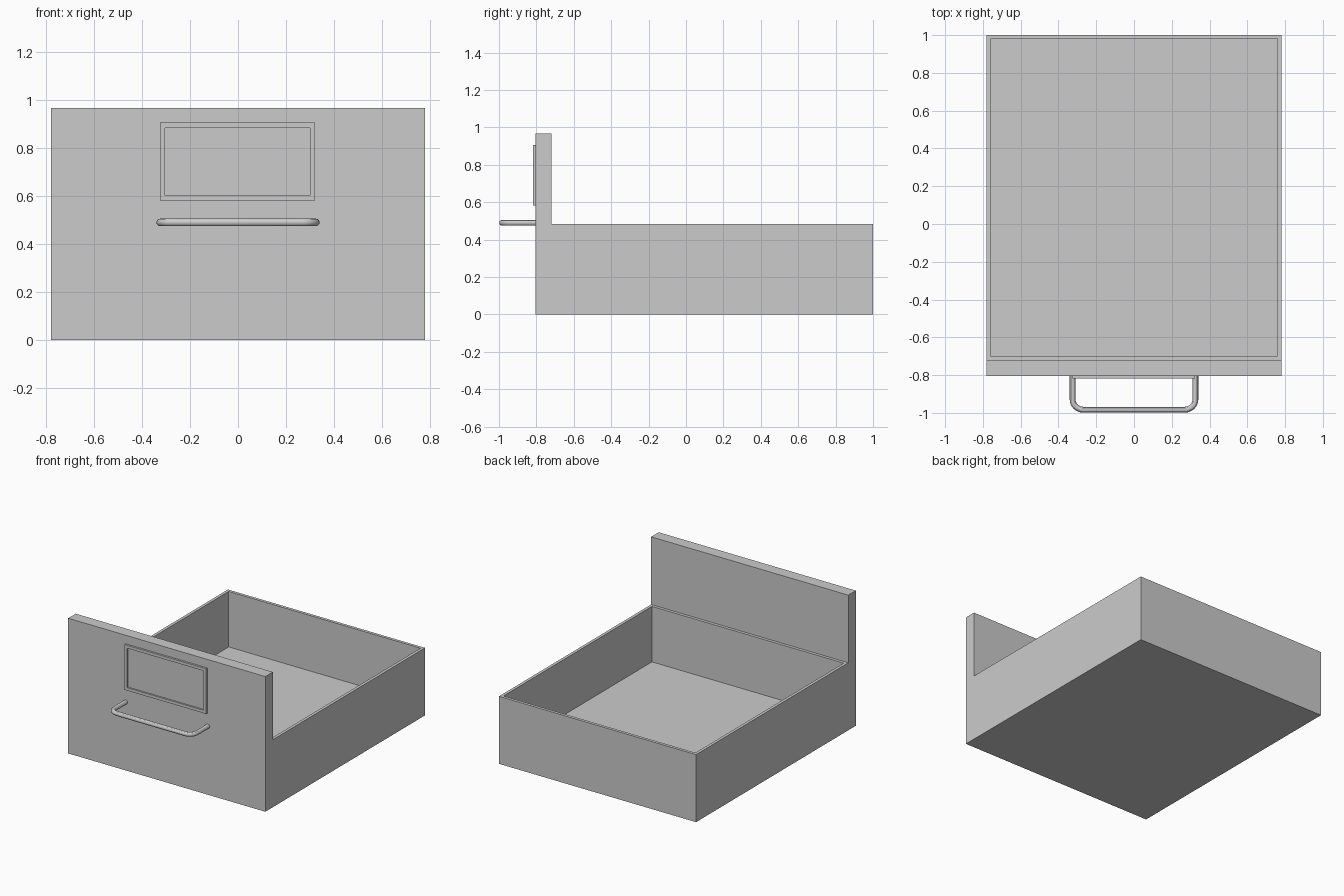
import bpy
import bmesh
from math import sin, cos, pi
from mathutils import Vector

if "Cube" in bpy.data.objects:
    bpy.data.objects.remove(bpy.data.objects["Cube"], do_unlink=True)

# Single plain grey used on every part
grey = bpy.data.materials.new("light grey")
grey.use_nodes = True
grey.diffuse_color = (0.6, 0.6, 0.6, 1)
grey.node_tree.nodes["Principled BSDF"].inputs["Base Color"].default_value = (0.6, 0.6, 0.6, 1)

WIDTH, FRONT, BACK = 0.78, -0.805, 1.0
PANEL_BACK, RIM, TOP = -0.72, 0.483, 0.967


def finish(name, bm):
    bmesh.ops.recalc_face_normals(bm, faces=bm.faces)
    mesh = bpy.data.meshes.new(name)
    bm.to_mesh(mesh)
    bm.free()
    mesh.materials.append(grey)
    obj = bpy.data.objects.new(name, mesh)
    bpy.context.collection.objects.link(obj)
    return obj


def add_box(bm, low, high):
    low, high = Vector(low), Vector(high)
    verts = bmesh.ops.create_cube(bm, size=1)["verts"]
    for v in verts:
        v.co = (low + high) / 2 + v.co * (high - low)
    return list({f for v in verts for f in v.link_faces})


def inset_and_push(bm, faces, direction, thickness, offset):
    """Inset the face looking along direction, then sink it to form a recess."""
    bm.normal_update()
    face = max(faces, key=lambda f: f.normal.dot(direction))
    bmesh.ops.inset_region(bm, faces=[face], thickness=thickness)
    pushed = bmesh.ops.extrude_face_region(bm, geom=[face])["geom"]
    bmesh.ops.delete(bm, geom=[face], context="FACES")
    verts = [g for g in pushed if isinstance(g, bmesh.types.BMVert)]
    bmesh.ops.translate(bm, verts=verts, vec=offset)


# Open tray
bm = bmesh.new()
faces = add_box(bm, (-WIDTH, PANEL_BACK, 0), (WIDTH, BACK, RIM))
inset_and_push(bm, faces, Vector((0, 0, 1)), 0.03, (0, 0, -0.397))
finish("drawer_tray", bm)

# Tall front board
bm = bmesh.new()
add_box(bm, (-WIDTH, FRONT, 0), (WIDTH, PANEL_BACK, TOP))
finish("front_panel", bm)

# Label holder with a recessed window
bm = bmesh.new()
faces = add_box(bm, (-0.325, FRONT - 0.014, 0.582), (0.322, FRONT, 0.906))
inset_and_push(bm, faces, Vector((0, -1, 0)), 0.03, (0, 0.011, 0))
finish("label_frame", bm)

# Bent pull handle: a round tube swept along a rounded U
HALF, NOSE, BEND = 0.325, -0.983, 0.055
points = [(-HALF, FRONT + 0.01)]
for side in (-1, 1):
    for i in range(9):
        a = i / 8 * pi / 2
        if side > 0:
            a = pi / 2 - a
        points.append((side * (HALF - BEND + BEND * cos(a)),
                       NOSE + BEND - BEND * sin(a)))
points.append((HALF, FRONT + 0.01))

curve = bpy.data.curves.new("handle_path", "CURVE")
curve.dimensions = "3D"
curve.bevel_depth = 0.0155
curve.bevel_resolution = 4
curve.use_fill_caps = True
spline = curve.splines.new("POLY")
spline.points.add(len(points) - 1)
for p, (x, y) in zip(spline.points, points):
    p.co = (x, y, 0.49, 1)
curve.materials.append(grey)
handle = bpy.data.objects.new("pull_handle", curve)
bpy.context.collection.objects.link(handle)
bpy.context.view_layer.objects.active = handle
handle.select_set(True)
bpy.ops.object.convert(target="MESH")
bpy.ops.object.shade_smooth_by_angle()
